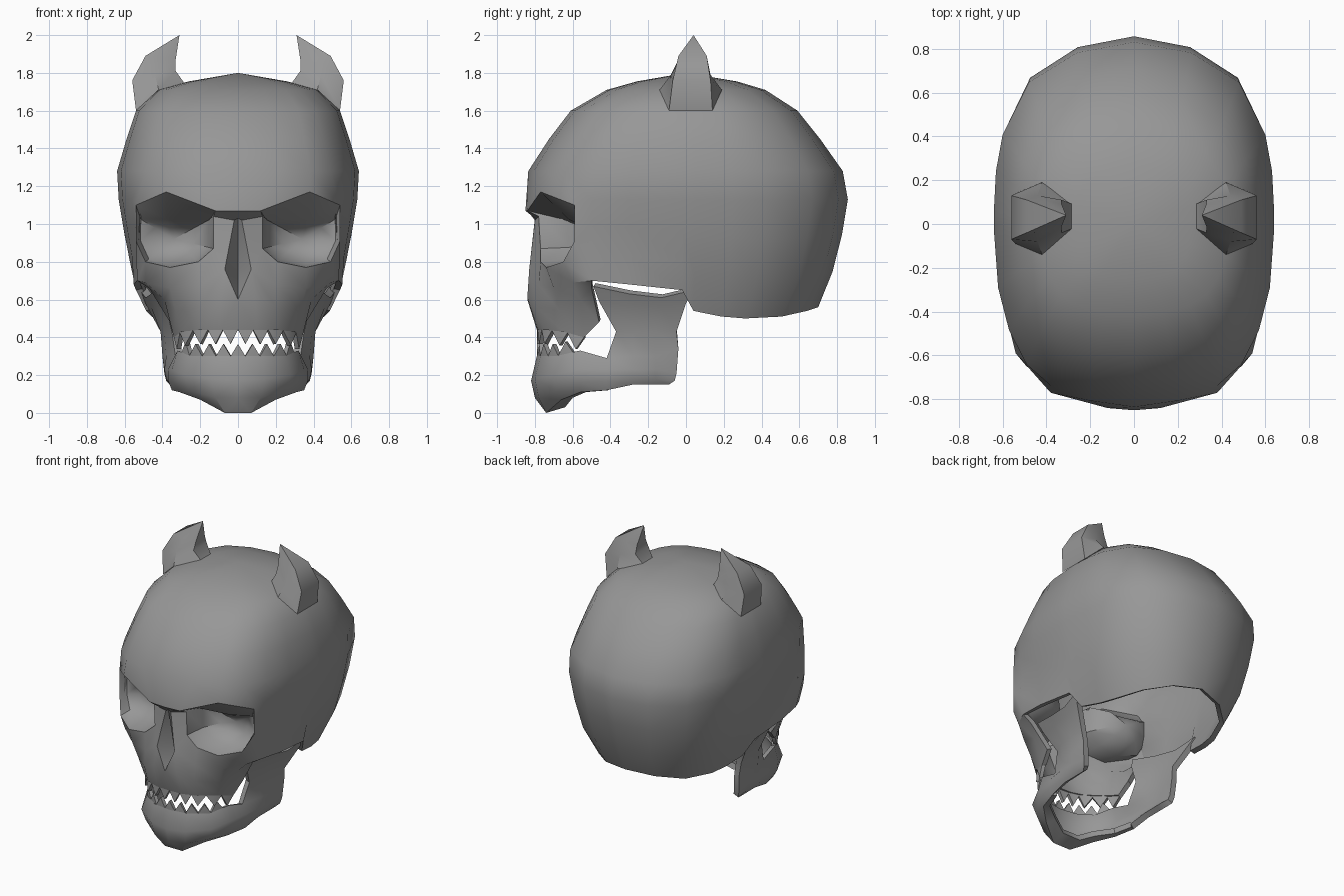
import bpy, bmesh
from mathutils import Vector

if "Cube" in bpy.data.objects:
    bpy.data.objects.remove(bpy.data.objects["Cube"], do_unlink=True)

bone = bpy.data.materials.new("bone_grey")
bone.use_nodes = True
bone.diffuse_color = (0.31, 0.31, 0.31, 1)
bone.node_tree.nodes["Principled BSDF"].inputs["Base Color"].default_value = (0.31, 0.31, 0.31, 1)


def strip(rows, closed=False):
    """Quads between consecutive rows of points."""
    faces = []
    for a, b in zip(rows, rows[1:]):
        count = len(a)
        for i in range(count if closed else count - 1):
            j = (i + 1) % count
            faces.append([a[i], a[j], b[j], b[i]])
    return faces


def build(name, faces, thickness=0.0, outward=None):
    """Weld faces into a half, mirror it, give it thickness and shade it."""
    bm = bmesh.new()
    known = {}
    for face in faces:
        verts = []
        for p in face:
            key = tuple(round(c, 4) for c in p)
            if key not in known:
                known[key] = bm.verts.new(key)
            if known[key] not in verts:
                verts.append(known[key])
        if len(verts) > 2 and not bm.faces.get(verts):
            bm.faces.new(verts)
    bmesh.ops.recalc_face_normals(bm, faces=bm.faces[:])
    if outward:
        # the face furthest along the given direction must point that way
        way = Vector(outward)
        far = max(bm.faces, key=lambda f: f.calc_center_median().dot(way))
        if far.normal.dot(way) < 0:
            bmesh.ops.reverse_faces(bm, faces=bm.faces[:])
    mesh = bpy.data.meshes.new(name)
    bm.to_mesh(mesh)
    bm.free()
    mesh.materials.append(bone)
    obj = bpy.data.objects.new(name, mesh)
    bpy.context.collection.objects.link(obj)
    mirror = obj.modifiers.new("mirror", "MIRROR")
    mirror.merge_threshold = 0.001
    if thickness:
        solid = obj.modifiers.new("thickness", "SOLIDIFY")
        solid.thickness = thickness
        solid.offset = -1
    bpy.ops.object.select_all(action="DESELECT")
    obj.select_set(True)
    bpy.context.view_layer.objects.active = obj
    bpy.ops.object.convert(target="MESH")
    bpy.ops.object.shade_smooth_by_angle(angle=0.65)


def mix(a, b, t):
    return a + (b - a) * t


# Cranium: one plan outline, scaled for each height
outline = [(0, -.86), (.2, -.83), (.38, -.76), (.49, -.66), (.57, -.5), (.62, -.3), (.64, -.02),
           (.64, .05), (.63, .25), (.6, .42), (.48, .67), (.26, .81), (0, .86)]


def place(col, width, front, back, z):
    u, v = outline[col]
    return (u / .64 * width, v / .86 * (front if v < 0 else back), z)


def lower_size(z):
    """Half width and back reach of the cranium below the brow."""
    steps = [(1.15, .635, .86), (.85, .585, .81), (.7, .545, .76), (.56, .5, .7), (.49, .45, .63)]
    for (z0, w0, b0), (z1, w1, b1) in zip(steps, steps[1:]):
        if z >= z1:
            t = max(0, (z0 - z) / (z0 - z1))
            return mix(w0, w1, t), mix(b0, b1, t)
    return steps[-1][1:]


dome = [[(0, 0, 1.8)] * len(outline)]
for z, w, front, back in [(1.755, .26, .26, .27), (1.71, .43, .42, .42), (1.6, .54, .61, .59),
                          (1.45, .59, .725, .71), (1.28, .64, .835, .83)]:
    dome.append([place(c, w, front, back, z) for c in range(len(outline))])

bottoms = [.7, .68, .65, .54, .51, .5, .51, .54, .56]
sides = []
for t in (0, .33, .67, 1):
    row = []
    for i, low in enumerate(bottoms):
        z = mix(1.13, low, t)
        w, back = lower_size(z)
        row.append(place(i + 4, max(w, .6 - .03 * i) if i < 3 else w, .86, back, z))
    sides.append(row)

brow = [(0, -.85, 1.07), (.12, -.84, 1.07), (.38, -.77, 1.17), (.54, -.59, 1.1)]
skull = strip(dome + [brow + sides[0]]) + strip(sides)

# Face: rows from the eye rim down to the upper gum
temple = [row[0] for row in sides]
rim = [(.13, -.77, .87), (.21, -.77, .8), (.36, -.74, .77), (.49, -.65, .8), (.54, -.59, .91)]
rim_top = (.13, -.78, 1.04)
cheek = [(.07, -.83, .76), (.2, -.78, .68), (.36, -.7, .66), (.49, -.6, .69), temple[3]]
lip = [(.09, -.84, .61), (.2, -.79, .56), (.33, -.67, .54), (.39, -.56, .6), (.47, -.5, .66)]
gum = [(.1, -.785, .44), (.2, -.75, .44), (.3, -.65, .43), (.34, -.54, .4), (.36, -.46, .48)]
skull += strip([rim, cheek, lip, gum])
skull += [[brow[3], rim[4], temple[1], temple[0]], [rim[4], temple[3], temple[2], temple[1]]]

# Nose: bridge, hollow walls and sloping floor
bridge, bridge_edge, hollow = (0, -.8, 1.03), (.02, -.8, 1.02), (0, -.66, .76)
spine, gum_mid = (0, -.84, .6), (0, -.79, .44)
skull += [[brow[0], brow[1], rim_top, bridge_edge, bridge],
          [bridge_edge, rim_top, rim[0], cheek[0]],
          [bridge, bridge_edge, cheek[0], hollow], [hollow, cheek[0], spine],
          [cheek[0], lip[0], spine], [spine, lip[0], gum[0], gum_mid]]

# Eye socket: closed bowl behind the rim
socket = [rim_top] + rim + [brow[3], brow[2], brow[1]]
bowl = [socket]
for inward, deep in ((.12, .55), (.5, .88), (1, 1)):
    bowl.append([(mix(x, .34, inward), mix(y, -.5, deep), mix(min(z, 1.04), .92, inward))
                 for x, y, z in socket])
skull += strip(bowl, closed=True)
build("skull", skull, .035, (0, 0, 1))

# Lower jaw: curved body with a rounded chin, then the upright branch
columns = [[(0, -.79, .3), (0, -.82, .17), (0, -.8, .08), (0, -.74, 0), (0, -.64, .03)],
           [(.13, -.77, .3), (.14, -.8, .18), (.12, -.78, .08), (.07, -.74, 0), (.07, -.64, .03)],
           [(.25, -.69, .3), (.28, -.71, .2), (.26, -.69, .12), (.2, -.66, .07), (.17, -.6, .08)],
           [(.32, -.56, .33), (.35, -.56, .23), (.34, -.56, .16), (.31, -.56, .11), (.28, -.53, .11)],
           [(.33, -.42, .29), (.37, -.42, .23), (.37, -.42, .17), (.35, -.42, .12), (.32, -.41, .12)]]
branch = [[(.42, -.49, .67), (.46, -.3, .63), (.49, -.13, .61), (.52, .04, .65)],
          [(.39, -.46, .59), (.43, -.3, .57), (.46, -.13, .56), (.49, 0, .58)],
          [(.35, -.37, .43), (.39, -.28, .43), (.41, -.16, .43), (.41, -.05, .43)],
          [columns[4][0], (.38, -.28, .3), (.4, -.16, .3), (.4, -.04, .34)],
          [columns[4][1], (.39, -.28, .23), (.39, -.16, .23), (.39, -.05, .21)],
          [columns[4][2], (.38, -.28, .18), (.38, -.16, .18), (.38, -.06, .17)],
          [columns[4][3], (.36, -.28, .15), (.36, -.16, .15), (.36, -.09, .15)]]
build("lower_jaw", strip(columns) + strip(branch), .04, (0, -1, 0))


# Teeth: a row of pointed plates along each gum, the two rows interleaved
def teeth(name, path, rise, shift, count=5):
    points = [Vector(p) for p in path]

    def along(t):
        t = max(t, 0)
        i = min(int(t), len(points) - 2)
        return points[i].lerp(points[i + 1], t - i)

    faces = []
    for i in range(count):
        span = (len(points) - 1) / count
        root, tip, end = (along((i + s - shift) * span) for s in (0, .5, 1))
        sunk = Vector((0, 0, -.02 if rise > 0 else .02))
        faces.append([root + sunk, root, tip + Vector((0, 0, rise)), end, end + sunk])
    build(name, faces, .025, (0, -1, 0))


teeth("upper_teeth", [gum_mid] + gum[:4], -.075, 0)
teeth("lower_teeth", [c[0] for c in columns[:4]], .065, .5)


# Horns: six-sided, tapering and bending inward
def horn_ring(*pairs):
    """Outer, middle and inner pairs, each given as x, z, front y and back y."""
    fronts = [(x, front, z) for x, z, front, back in pairs]
    backs = [(x, back, z) for x, z, front, back in pairs]
    return fronts + backs[::-1]


horn = [horn_ring((.54, 1.6, -.09, .14), (.42, 1.71, -.14, .19), (.28, 1.74, -.02, .09)),
        horn_ring((.56, 1.76, -.07, .13), (.44, 1.79, -.08, .13), (.33, 1.81, -.04, .11)),
        horn_ring((.49, 1.89, -.04, .11), (.41, 1.88, -.035, .11), (.33, 1.87, -.01, .09)),
        [(.31, .04, 2)] * 6]
build("horns", strip(horn, closed=True) + [horn[0]])
